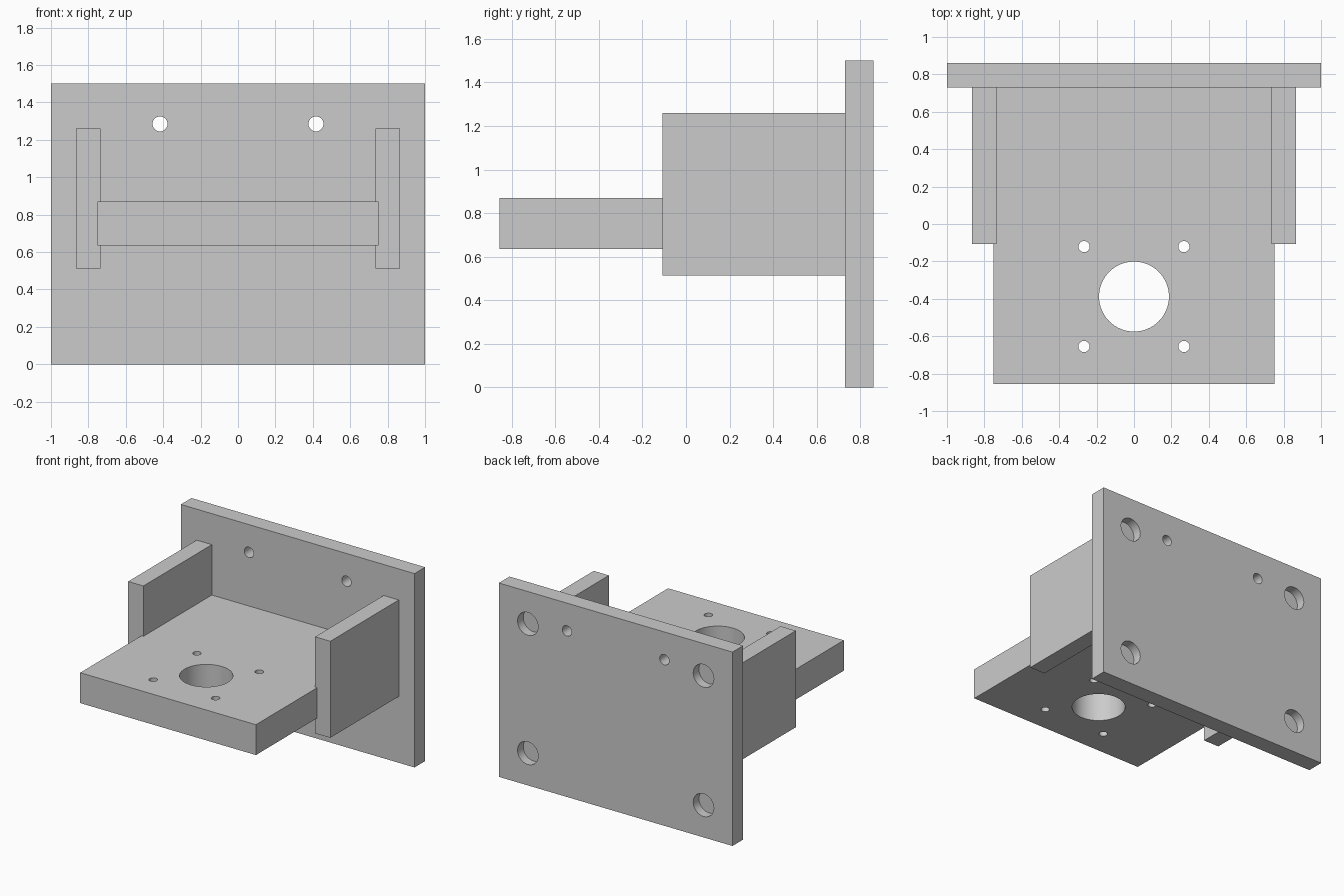
import bpy, bmesh, math
from mathutils import Matrix, Vector

if "Cube" in bpy.data.objects:
    bpy.data.objects.remove(bpy.data.objects["Cube"])


def box(name, lo, hi):
    lo, hi = Vector(lo), Vector(hi)
    bm = bmesh.new()
    bmesh.ops.create_cube(bm, size=1, matrix=Matrix.Translation((lo + hi) / 2)
                          @ Matrix.Diagonal((*(hi - lo), 1)))
    mesh = bpy.data.meshes.new(name)
    bm.to_mesh(mesh)
    bm.free()
    ob = bpy.data.objects.new(name, mesh)
    bpy.context.collection.objects.link(ob)
    return ob


def drill(ob, holes, axis):
    """Cut round holes, each (centre, radius, length), along axis 'Y' or 'Z'."""
    turn = Matrix.Rotation(math.pi / 2, 4, 'X') if axis == 'Y' else Matrix()
    bm = bmesh.new()
    for centre, r, length in holes:
        bmesh.ops.create_cone(bm, cap_ends=True, segments=64, radius1=r, radius2=r,
                              depth=length, matrix=Matrix.Translation(centre) @ turn)
    mesh = bpy.data.meshes.new("cutter")
    bm.to_mesh(mesh)
    bm.free()
    cutter = bpy.data.objects.new("cutter", mesh)
    cutter.hide_render = True
    bpy.context.collection.objects.link(cutter)
    mod = ob.modifiers.new("holes", 'BOOLEAN')
    mod.operation, mod.solver, mod.object = 'DIFFERENCE', 'EXACT', cutter
    bpy.ops.object.select_all(action='DESELECT')
    bpy.context.view_layer.objects.active = ob
    ob.select_set(True)
    bpy.ops.object.modifier_apply(modifier=mod.name)
    bpy.data.objects.remove(cutter)
    bpy.ops.object.shade_smooth_by_angle(angle=math.radians(30))


SIDES = (-1, 1)

# Back plate: two through holes near the top, four blind pockets in the rear
plate = box("back_plate", (-1, 0.73, 0), (1, 0.86, 1.5))
pocket_depth = 0.07
drill(plate,
      [((s * 0.417, 0.8, 1.285), 0.04, 0.4) for s in SIDES] +
      [((s * 0.752, 0.86 - pocket_depth + 0.1, z), 0.088, 0.2)
       for s in SIDES for z in (0.25, 1.25)], 'Y')

# Shelf: central bore with four screw holes around it
shelf = box("shelf", (-0.752, -0.855, 0.635), (0.752, 0.73, 0.87))
drill(shelf,
      [((0, -0.388, 0.75), 0.187, 0.6)] +
      [((s * 0.267, -0.388 + t * 0.267, 0.75), 0.03, 0.6)
       for s in SIDES for t in SIDES], 'Z')

# Side brackets
for s, side in zip(SIDES, ("left", "right")):
    x0, x1 = sorted((s * 0.735, s * 0.865))
    box(side + "_bracket", (x0, -0.107, 0.513), (x1, 0.73, 1.26))
